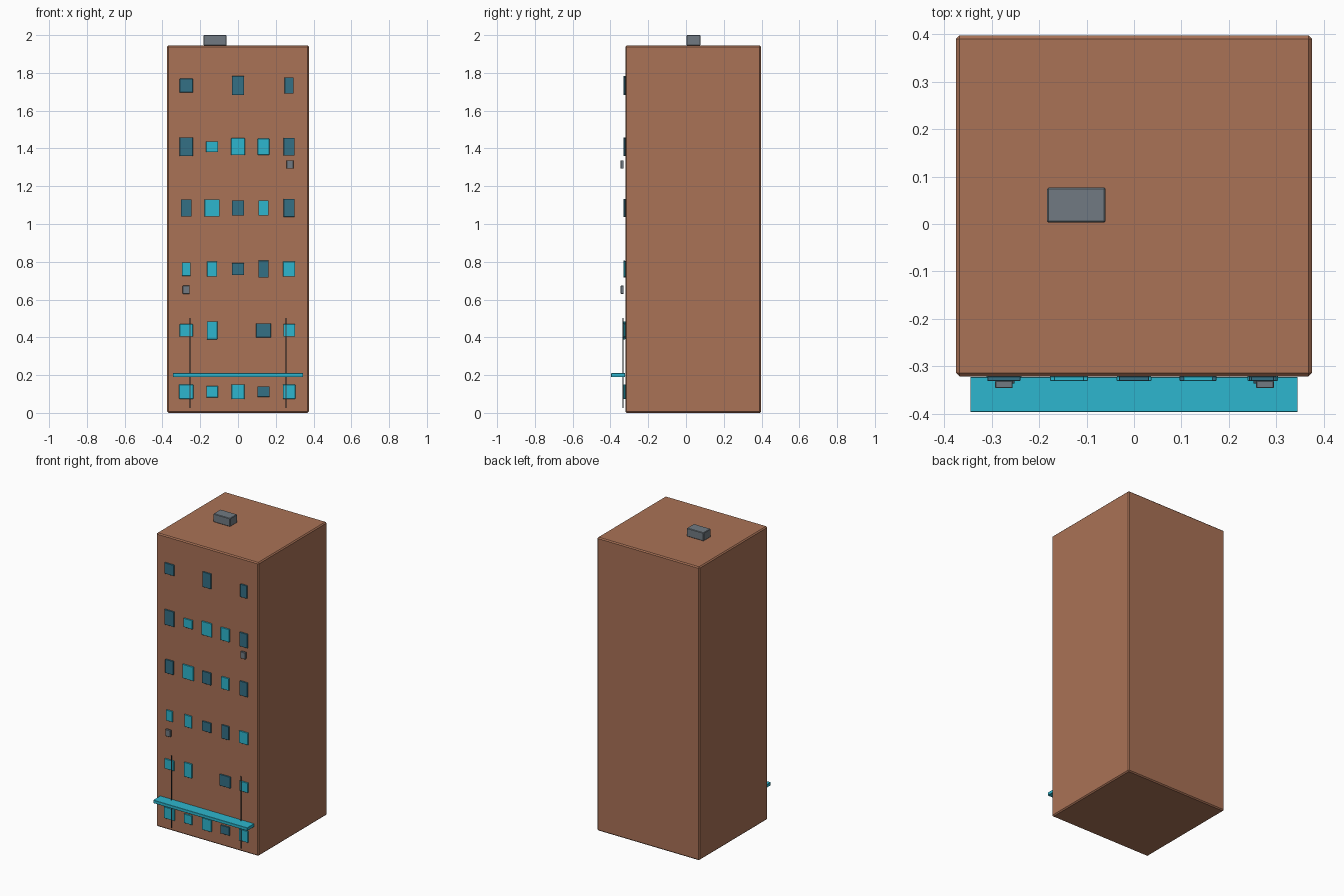
import bpy
import bmesh

default_cube = bpy.data.objects.get("Cube")
if default_cube:
    bpy.data.objects.remove(default_cube, do_unlink=True)


def make_material(name, red, green, blue):
    mat = bpy.data.materials.new(name)
    mat.use_nodes = True
    mat.diffuse_color = (red, green, blue, 1)
    shader = mat.node_tree.nodes["Principled BSDF"]
    shader.inputs["Base Color"].default_value = (red, green, blue, 1)
    shader.inputs["Roughness"].default_value = 0.8
    return mat


brick = make_material("brick brown", 0.40, 0.168, 0.093)
bright = make_material("bright teal", 0.027, 0.47, 0.62)
dim = make_material("dim teal", 0.034, 0.162, 0.235)
metal = make_material("metal grey", 0.165, 0.195, 0.223)
dark = make_material("dark slate", 0.04, 0.065, 0.08)


def make_box(name, material, x_range, y_range, z_range, bevel=0.0):
    """Add a chamfered box that fills the three ranges."""
    ranges = (x_range, y_range, z_range)
    bm = bmesh.new()
    bmesh.ops.create_cube(bm, size=1)
    for vert in bm.verts:
        for axis, (low, high) in enumerate(ranges):
            vert.co[axis] = high if vert.co[axis] > 0 else low
    if bevel:
        bmesh.ops.bevel(bm, geom=bm.edges[:], offset=bevel, segments=1,
                        profile=0.5, affect="EDGES")
    mesh = bpy.data.meshes.new(name)
    bm.to_mesh(mesh)
    bm.free()
    mesh.materials.append(material)
    obj = bpy.data.objects.new(name, mesh)
    bpy.context.collection.objects.link(obj)
    return obj


def around(centre, size):
    return (centre - size / 2, centre + size / 2)


# Tower block and rooftop unit
FRONT = -0.321
make_box("tower_block", brick, (-0.375, 0.375), (FRONT, 0.397), (0, 1.945), 0.007)
make_box("rooftop_unit", metal, (-0.183, -0.06), (0.003, 0.077), (1.945, 2), 0.003)

# Windows: each floor lists column, glass colour, width and height
columns = {"far_right": -0.274, "right": -0.137, "middle": 0,
           "left": 0.135, "far_left": 0.271}
floors = [
    (0.112, [("far_right", bright, 0.075, 0.075), ("right", bright, 0.06, 0.06),
             ("middle", bright, 0.068, 0.078), ("left", dim, 0.065, 0.055),
             ("far_left", bright, 0.065, 0.075)]),
    (0.437, [("far_right", bright, 0.07, 0.065), ("right", bright, 0.055, 0.095),
             ("left", dim, 0.078, 0.075), ("far_left", bright, 0.062, 0.065)]),
    (0.761, [("far_right", bright, 0.046, 0.07), ("right", bright, 0.053, 0.08),
             ("middle", dim, 0.064, 0.064), ("left", dim, 0.053, 0.09),
             ("far_left", bright, 0.064, 0.08)]),
    (1.085, [("far_right", dim, 0.058, 0.09), ("right", bright, 0.08, 0.092),
             ("middle", dim, 0.064, 0.08), ("left", bright, 0.055, 0.08),
             ("far_left", dim, 0.058, 0.095)]),
    (1.409, [("far_right", dim, 0.07, 0.1), ("right", bright, 0.064, 0.058),
             ("middle", bright, 0.073, 0.09), ("left", bright, 0.062, 0.085),
             ("far_left", dim, 0.058, 0.093)]),
    (1.733, [("far_right", dim, 0.07, 0.072), ("middle", dim, 0.063, 0.1),
             ("far_left", dim, 0.048, 0.085)]),
]
for floor, (height, windows) in enumerate(floors, start=1):
    for column, glass, wide, tall in windows:
        make_box(f"window_{floor}_{column}", glass,
                 around(columns[column], wide), (FRONT - 0.0095, FRONT - 0.0002),
                 around(height, tall), 0.001)

# Wall-mounted cooling units
for name, x, z in (("upper", 0.276, 1.315), ("lower", -0.274, 0.652)):
    make_box(f"cooling_unit_{name}", metal, around(x, 0.037),
             (-0.346, -0.33), around(z, 0.044), 0.002)

# Street awning and drain pipes
make_box("awning", bright, (-0.345, 0.345), (-0.396, FRONT - 0.001), (0.19, 0.21), 0.001)
for side, sign in (("left", 1), ("right", -1)):
    make_box(f"drain_pipe_{side}", dark, around(sign * 0.255, 0.006),
             around(-0.333, 0.006), (0.025, 0.503))
